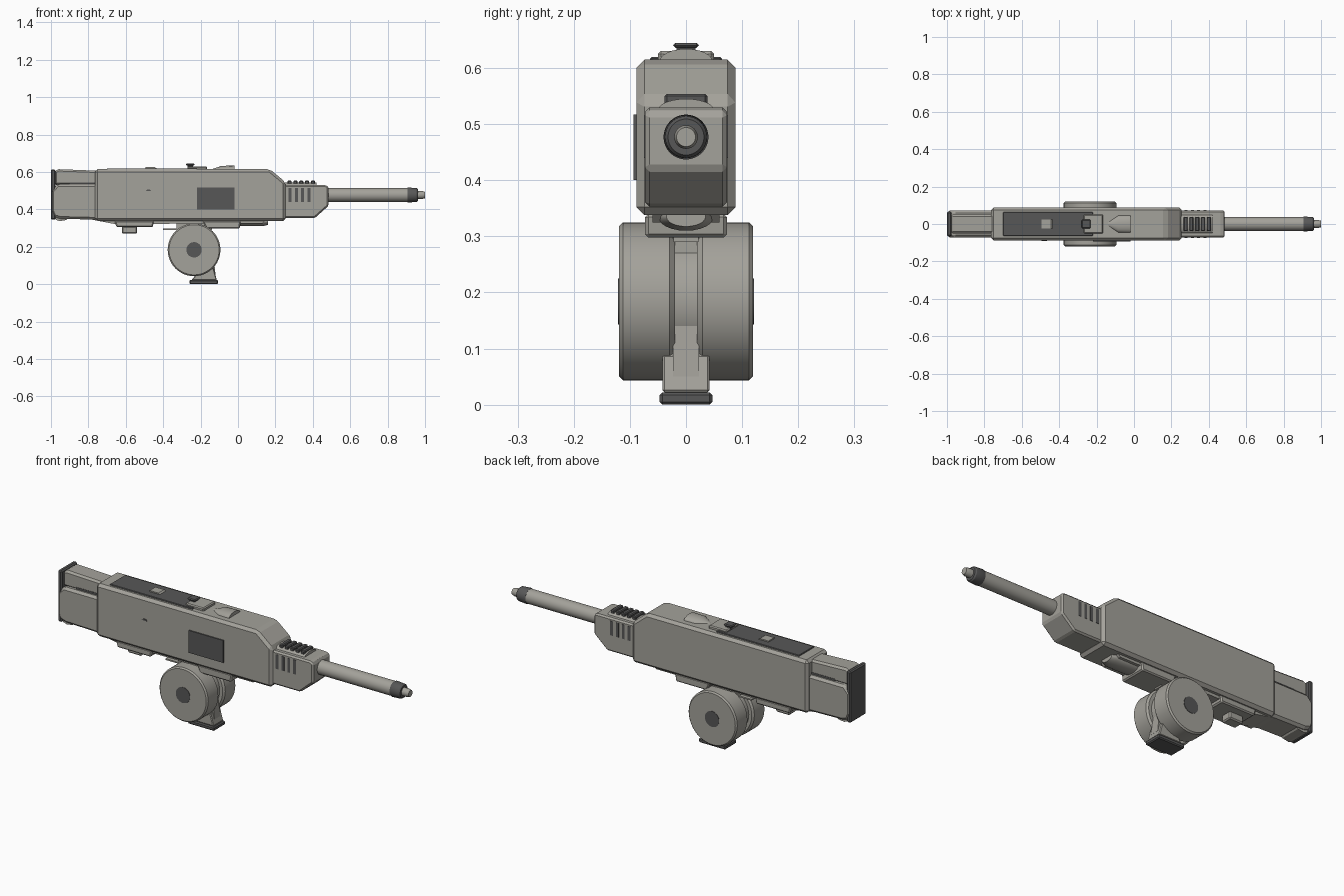
import bpy, bmesh, math
from mathutils import Vector

cube = bpy.data.objects.get("Cube")
if cube:
    bpy.data.objects.remove(cube, do_unlink=True)


def material(name, rgb):
    m = bpy.data.materials.new(name)
    m.use_nodes = True
    m.diffuse_color = (*rgb, 1)
    bsdf = m.node_tree.nodes["Principled BSDF"]
    bsdf.inputs["Base Color"].default_value = (*rgb, 1)
    bsdf.inputs["Roughness"].default_value = 0.6
    return m


GREY = material("warm grey", (0.37, 0.36, 0.325))
DARK = material("dark grey", (0.095, 0.095, 0.095))


def finish(bm, name, mat, bevel=0, smooth=False):
    bmesh.ops.recalc_face_normals(bm, faces=bm.faces)
    me = bpy.data.meshes.new(name)
    bm.to_mesh(me)
    bm.free()
    ob = bpy.data.objects.new(name, me)
    bpy.context.collection.objects.link(ob)
    me.materials.append(mat)
    if bevel:
        mod = ob.modifiers.new("Bevel", "BEVEL")
        mod.width, mod.segments = bevel, 1
        mod.limit_method, mod.angle_limit = "ANGLE", math.radians(30)
    if smooth:
        bpy.ops.object.select_all(action="DESELECT")
        ob.select_set(True)
        bpy.context.view_layer.objects.active = ob
        bpy.ops.object.shade_smooth_by_angle(angle=math.radians(30))
    return ob


def prism(name, outline, half, mat=GREY, bevel=0, y=0):
    """Side outline in x, z extruded across the width."""
    bm = bmesh.new()
    face = bm.faces.new([bm.verts.new((x, y - half, z)) for x, z in outline])
    out = bmesh.ops.extrude_face_region(bm, geom=[face])
    verts = [v for v in out["geom"] if isinstance(v, bmesh.types.BMVert)]
    bmesh.ops.translate(bm, verts=verts, vec=(0, 2 * half, 0))
    return finish(bm, name, mat, bevel)


def block(name, x0, x1, z0, z1, half, mat=GREY, bevel=0, y=0):
    return prism(name, [(x0, z0), (x1, z0), (x1, z1), (x0, z1)], half, mat, bevel, y)


def lathe(name, profile, centre, axis, mat=GREY, steps=40, flat=1):
    """Profile of (distance along axis, radius) spun round the x or y axis."""
    bm = bmesh.new()
    rings = []
    for d, r in profile:
        ring = []
        for i in range(steps):
            a = math.tau * i / steps
            u, w = r * math.cos(a), r * math.sin(a) * flat
            p = Vector((d, u, w) if axis == "x" else (u, d, w))
            ring.append(bm.verts.new(p + Vector(centre)))
        rings.append(ring)
    for a, b in zip(rings, rings[1:]):
        for i in range(steps):
            j = (i + 1) % steps
            bm.faces.new((a[i], a[j], b[j], b[i]))
    bm.faces.new(rings[0])
    bm.faces.new(rings[-1])
    return finish(bm, name, mat, smooth=True)


# Main housing and its side panel
prism("main_housing", [(-0.765, 0.338), (0.255, 0.338), (0.255, 0.545),
                       (0.17, 0.615), (-0.765, 0.615)], 0.088, GREY, 0.014)
block("side_panel", -0.22, -0.02, 0.40, 0.517, 0.004, DARK, 0, -0.09)
prism("side_catch", [(-0.495, 0.498), (-0.465, 0.498), (-0.47, 0.505),
                     (-0.485, 0.507)], 0.003, DARK, 0, -0.089)

# Front shroud with side vents and top ribs
prism("front_shroud", [(0.24, 0.353), (0.41, 0.353), (0.485, 0.42),
                       (0.485, 0.52), (0.47, 0.53), (0.24, 0.53)], 0.073, GREY, 0.008)
lathe("rib_bed", [(0.25, 0.05), (0.42, 0.05)], (0, 0, 0.525), "x", GREY, 24, 0.4)
for i in range(4):
    x = 0.27 + i * 0.034
    for side in (-1, 1):
        block("side_vent", x, x + 0.016, 0.44, 0.515, 0.002, DARK, 0, side * 0.0725)
for i in range(5):
    x = 0.265 + i * 0.031
    block("top_rib", x, x + 0.022, 0.525, 0.554, 0.038, DARK, 0.004)

# Barrel
AXIS = (0, 0, 0.477)
lathe("barrel", [(0.47, 0.037), (0.91, 0.037)], AXIS, "x")
lathe("barrel_collar", [(0.905, 0.038), (0.91, 0.04), (0.955, 0.037), (0.962, 0.032)],
      AXIS, "x", DARK)
lathe("barrel_tip", [(0.95, 0.021), (0.985, 0.021), (1.0, 0.017)], AXIS, "x")

# Top cover and fittings
block("top_cover", -0.70, -0.22, 0.60, 0.62, 0.064, DARK, 0.003)
prism("cover_latch", [(-0.495, 0.615), (-0.43, 0.615), (-0.445, 0.626),
                      (-0.495, 0.626)], 0.024, GREY)
block("sight_base", -0.27, -0.165, 0.605, 0.63, 0.05, GREY, 0.005)
block("sight_knob_cap", -0.28, -0.232, 0.636, 0.645, 0.023, DARK, 0.005)
block("sight_knob_stem", -0.27, -0.24, 0.615, 0.64, 0.017, DARK)
lathe("top_fin", [(-0.14, 0.008), (-0.085, 0.045), (-0.02, 0.047)],
      (0, 0, 0.612), "x", GREY, 24, 0.47)

# Rear stock
prism("stock_lower", [(-0.985, 0.36), (-0.95, 0.35), (-0.75, 0.345), (-0.75, 0.535),
                      (-0.965, 0.535), (-0.998, 0.50), (-0.998, 0.39)], 0.071, GREY, 0.012)
block("stock_gap", -0.90, -0.75, 0.53, 0.545, 0.052, DARK)
prism("stock_upper", [(-0.98, 0.53), (-0.75, 0.53), (-0.75, 0.607),
                      (-0.96, 0.615), (-0.98, 0.605)], 0.05, GREY, 0.01)
block("butt_plate", -1.0, -0.976, 0.345, 0.614, 0.066, DARK, 0.006)
prism("stock_toe", [(-0.975, 0.345), (-0.955, 0.337), (-0.92, 0.343),
                    (-0.90, 0.36), (-0.975, 0.36)], 0.055, GREY)

# Underside rails
prism("under_rail", [(-0.78, 0.345), (-0.66, 0.322), (0.0, 0.325),
                     (0.13, 0.325), (0.15, 0.345)], 0.06, GREY)
prism("rear_under_mount", [(-0.66, 0.34), (-0.65, 0.305), (-0.455, 0.305),
                           (-0.45, 0.34)], 0.073, GREY, 0.006)
block("rear_button", -0.62, -0.54, 0.27, 0.31, 0.03, GREY, 0.006)
block("drum_catch", -0.40, -0.20, 0.29, 0.297, 0.03, GREY)
block("drum_catch_post", -0.33, -0.14, 0.29, 0.33, 0.022, GREY)
prism("front_under_mount", [(-0.19, 0.34), (-0.17, 0.298), (0.01, 0.298),
                            (0.015, 0.34)], 0.073, GREY, 0.006)
lathe("under_bulge", [(0.0, 0.05), (0.13, 0.05), (0.16, 0.035)],
      (0, 0, 0.335), "x", GREY, 24, 0.5)

# Twin drum with dark hubs
HUB = (-0.235, 0, 0.184)
for side in (-1, 1):
    lathe("drum_half", [(side * d, r) for d, r in
          ((0.02, 0.132), (0.029, 0.141), (0.112, 0.141), (0.119, 0.134))], HUB, "y", GREY, 48)
    lathe("drum_hub", [(side * 0.11, 0.041), (side * 0.121, 0.041)], HUB, "y", DARK)
lathe("drum_core", [(-0.025, 0.115), (0.025, 0.115)], HUB, "y")
block("drum_neck", -0.29, -0.16, 0.18, 0.33, 0.023, GREY)

# Foot under the drum
prism("foot_strut", [(-0.235, 0.05), (-0.12, 0.05), (-0.13, 0.15), (-0.20, 0.2)], 0.023, GREY)
prism("foot_block", [(-0.25, 0.022), (-0.113, 0.022), (-0.132, 0.09),
                     (-0.19, 0.09)], 0.042, GREY, 0.004)
block("foot_pad", -0.26, -0.106, 0.0, 0.022, 0.047, DARK, 0.005)
